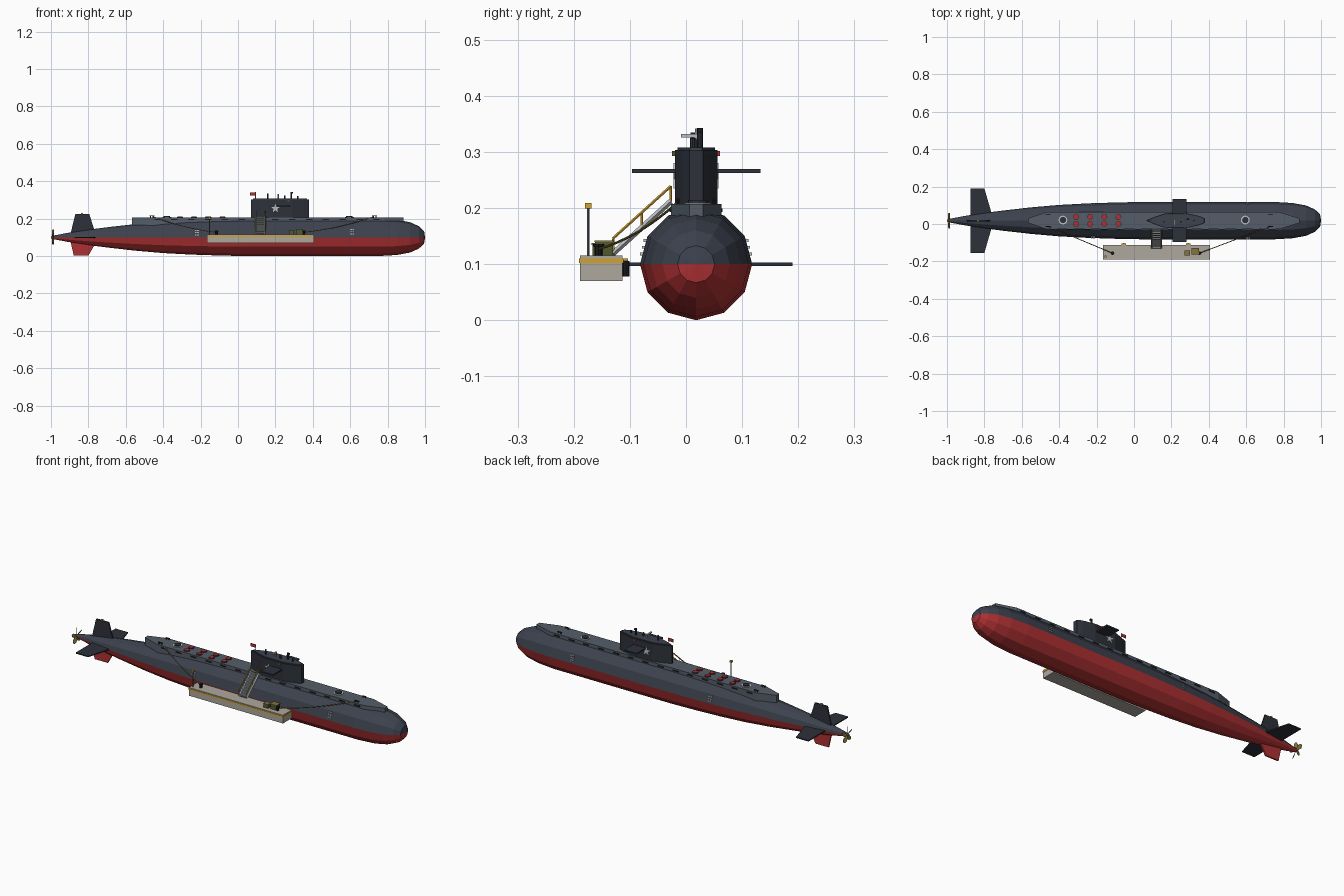
import bpy, bmesh, math
from mathutils import Vector

if "Cube" in bpy.data.objects:
    bpy.data.objects.remove(bpy.data.objects["Cube"])

CY, CZ = 0.018, 0.1  # hull axis


def material(name, r, g, b):
    m = bpy.data.materials.new(name)
    m.use_nodes = True
    m.diffuse_color = (r, g, b, 1)
    m.node_tree.nodes["Principled BSDF"].inputs["Base Color"].default_value = (r, g, b, 1)
    return m


HULL = material("slate hull", .045, .054, .075)
RED = material("antifouling red", .42, .03, .032)
DARK = material("dark slate", .026, .031, .042)
DECK = material("deck grey", .09, .11, .14)
STONE = material("concrete", .42, .39, .34)
YELLOW = material("safety yellow", .65, .36, .03)
BRASS = material("brass", .24, .17, .045)
PALE = material("pale grey", .5, .52, .54)
GREEN = material("olive green", .08, .1, .03)
BLACK = material("black rubber", .01, .01, .012)


def finish(name, bm, *mats):
    bmesh.ops.recalc_face_normals(bm, faces=bm.faces)
    me = bpy.data.meshes.new(name)
    bm.to_mesh(me)
    bm.free()
    for m in mats:
        me.materials.append(m)
    ob = bpy.data.objects.new(name, me)
    bpy.context.collection.objects.link(ob)
    return ob


def loft(name, rings, *mats):
    bm = bmesh.new()
    loops = [[bm.verts.new(p) for p in ring] for ring in rings]
    n = len(loops[0])
    for a, b in zip(loops, loops[1:]):
        for i in range(n):
            j = (i + 1) % n
            bm.faces.new((a[i], a[j], b[j], b[i]))
    bm.faces.new(loops[0])
    bm.faces.new(loops[-1])
    return finish(name, bm, *mats)


def slab(name, outline, axis, lo, hi, mat):
    """Extrude a 2D outline along one axis."""
    def at(p, t):
        q = list(p)
        q.insert(axis, t)
        return q
    return loft(name, [[at(p, lo) for p in outline], [at(p, hi) for p in outline]], mat)


def box(name, centre, size, mat):
    x, y, z = centre
    a, b, c = (s / 2 for s in size)
    return slab(name, [(x-a, y-b), (x+a, y-b), (x+a, y+b), (x-a, y+b)], 2, z-c, z+c, mat)


def tube(name, p, q, r, mat, n=8, r2=None):
    p, q = Vector(p), Vector(q)
    rot = (q - p).to_track_quat('Z', 'Y')
    ring = [Vector((math.cos(math.tau*i/n), math.sin(math.tau*i/n), 0)) for i in range(n)]
    return loft(name, [[p + rot @ v*r for v in ring],
                       [q + rot @ v*(r if r2 is None else r2) for v in ring]], mat)


def mirrored(half):
    """Plan outline from (x, half width) points, around the hull axis."""
    return [(x, CY + w) for x, w in half] + [(x, CY - w) for x, w in reversed(half)]


# Pressure hull, twelve sided, red below the waterline
profile = [(-.985, .01), (-.9, .026), (-.8, .041), (-.7, .054), (-.55, .071), (-.4, .084),
           (-.25, .092), (-.1, .097), (.05, .1), (.75, .1), (.85, .094), (.92, .081),
           (.967, .06), (.995, .033), (1, .0)]
rings = [[(x, CY + r*math.cos(k*math.tau/12), CZ + r*math.sin(k*math.tau/12)) for k in range(12)]
         for x, r in [(x, max(r, .0005)) for x, r in profile]]
hull = loft("hull", rings, HULL, RED)
for f in hull.data.polygons:
    f.material_index = int(f.center.z < CZ - .0001)

# Deck casing with slots along its sides
slab("deck_casing", mirrored([(-.568, .012), (-.47, .045), (.78, .045), (.885, .012)]),
     2, .163, .207, DECK)
for s in (-1, 1):
    for i in range(14):
        x = -.43 + i*.09
        box("casing_slot", (x, CY + s*.0455, .196), (.035, .003, .007), BLACK)

# Sail with a rim, diving planes, stars and side lights
sail = [(.07, .004), (.115, .022), (.165, .038), (.29, .038), (.35, .024), (.38, .012)]
slab("sail", mirrored(sail), 2, .2, .303, DARK)
slab("sail_top", mirrored([(.225 + (x-.225)*.93, w*.88) for x, w in sail]), 2, .303, .308, HULL)
box("sail_planes", (.243, CY, .266), (.075, .229, .007), DARK)
star = [(.2 + r*math.sin(a), .255 + r*math.cos(a))
        for i in range(10) for r, a in [((.025, .01)[i % 2], i*math.pi/5)]]
for s, lamp in ((-1, GREEN), (1, RED)):
    face = CY + s*.038
    slab("sail_star", star, 1, face - s*.001, face + s*.002, PALE)
    box("side_light", (.27, face + s*.002, .297), (.012, .006, .009), lamp)

# Masts and flag
for x, y, top, r, mat in ((.16, .012, .335, .004, DARK), (.215, .018, .327, .004, PALE),
                          (.25, .012, .325, .005, DARK), (.285, .025, .343, .005, DARK),
                          (.32, .018, .322, .004, DARK)):
    tube("mast", (x, y, .3), (x, y, top), r, mat)
box("periscope_head", (.288, .025, .339), (.012, .009, .008), BLACK)
box("radar_bar", (.215, .008, .329), (.008, .034, .006), PALE)
tube("flag_pole", (.094, CY, .3), (.094, CY, .342), .0018, PALE, 6)
box("flag", (.079, CY, .332), (.03, .002, .017), RED)

# Missile hatches, escape hatches, cleats
for i in range(4):
    for y in (.0, .038):
        x = -.31 + i*.0755
        tube("hatch_rim", (x, y, .205), (x, y, .2095), .0165, DARK, 12)
        tube("hatch_cover", (x, y, .209), (x, y, .2125), .0135, RED, 12)
for x in (-.38, .595):
    tube("escape_hatch_ring", (x, .021, .205), (x, .021, .209), .024, PALE, 12)
    tube("escape_hatch", (x, .021, .207), (x, .021, .214), .017, DARK, 12)
for x in (-.46, .73):
    for s in (-1, 1):
        y = CY + s*.032
        for dx in (-.007, .007):
            tube("cleat_post", (x+dx, y, .205), (x+dx, y, .215), .003, BLACK, 6)
        box("cleat_bar", (x, y, .215), (.026, .004, .003), BLACK)

# Draught marks on both flanks
for x0, z0, off in ((.61, .13, .0935), (-.22, .125, .088)):
    for s in (-1, 1):
        for row in (-1, 0, 1):
            for dx in (-.006, .006):
                z = z0 + row*.012
                box("draught_mark", (x0 + dx, CY + s*(off - row*.0032), z), (.009, .006, .005), PALE)

# Stern planes and rudders
for s in (-1, 1):
    slab("stern_plane", [(-.875, CY), (-.75, CY), (-.8, CY + s*.172), (-.875, CY + s*.172)],
         2, CZ - .003, CZ + .003, DARK)
slab("upper_rudder", [(-.9, CZ), (-.755, CZ), (-.795, .224), (-.87, .224)],
     1, CY - .004, CY + .004, DARK)
slab("lower_rudder", [(-.9, CZ - .002), (-.745, CZ - .002), (-.8, .002), (-.878, .002)],
     1, CY - .004, CY + .004, RED)
box("stern_light", (-.835, CY, .227), (.01, .007, .006), YELLOW)

# Propeller
tube("propeller_hub", (-.978, CY, CZ), (-1, CY, CZ), .011, BRASS, 8, .005)
for k in range(5):
    a = math.pi/2 + k*math.tau/5
    radial = Vector((0, math.cos(a), math.sin(a)))
    chord = Vector((.5, -math.sin(a)*.85, math.cos(a)*.85))
    mid = Vector((-.989, CY, CZ))
    blade = [mid + radial*r + chord*w for r, w in ((.006, -.005), (.03, -.011), (.043, -.004),
                                                 (.043, .006), (.03, .011), (.006, .005))]
    thick = radial.cross(chord).normalized()*.0012
    loft("propeller_blade", [[p - thick for p in blade], [p + thick for p in blade]], BRASS)

# Quay with its warning band and fenders
box("quay", (.12, -.151, .0925), (.57, .076, .045), STONE)
box("quay_band", (.12, -.151, .106), (.574, .08, .008), YELLOW)
for x in (-.055, .12, .29):
    tube("fender", (x, -.107, .078), (x, -.107, .106), .006, BLACK)
    box("fender_cap", (x, -.108, .108), (.026, .01, .004), YELLOW)

# Quay furniture
tube("lamp_post", (-.152, -.174, .115), (-.152, -.174, .2), .0025, DECK, 6)
box("lamp", (-.152, -.174, .204), (.012, .012, .01), YELLOW)
for x, y, w, d, h in ((.285, -.155, .027, .024, .02), (.327, -.146, .036, .032, .025)):
    box("crate", (x, y, .115 + h/2), (w, d, h), GREEN)
    box("crate_lid", (x, y, .116 + h), (w + .003, d + .003, .003), BRASS)

# Mooring bollards and sagging ropes
for xb, xd in ((-.115, -.455), (.35, .725)):
    tube("bollard", (xb, -.156, .113), (xb, -.156, .132), .007, BLACK)
    tube("bollard_head", (xb, -.156, .131), (xb, -.156, .136), .01, BLACK)
    a, b = Vector((xb, -.156, .127)), Vector((xd, CY - .032, .211))
    path = [a.lerp(b, i/8) - Vector((0, 0, .045*(i/8)*(1 - i/8))) for i in range(9)]
    for p, q in zip(path, path[1:]):
        tube("mooring_rope", p, q, .0022, BRASS, 6)

# Gangway with treads, posts and handrails
foot, head = Vector((.12, -.13, .119)), Vector((.12, -.027, .212))
for dx in (-.024, .024):
    side = Vector((dx, 0, 0))
    tube("gangway_beam", foot + side, head + side, .005, PALE, 4)
    rise = Vector((0, 0, .027))
    tube("handrail", foot + side + rise, head + side + rise, .0028, YELLOW, 6)
    for t in (0, .5, 1):
        p = foot.lerp(head, t) + side
        tube("rail_post", p, p + rise, .0025, YELLOW, 6)
slab("gangway_plank", [(foot.y, foot.z - .006), (head.y, head.z - .006),
                       (head.y, head.z), (foot.y, foot.z)], 0, .098, .142, DECK)
for i in range(9):
    p = foot.lerp(head, (i + .5)/9)
    box("gangway_tread", (p.x, p.y, p.z + .001), (.044, .006, .005), PALE)
